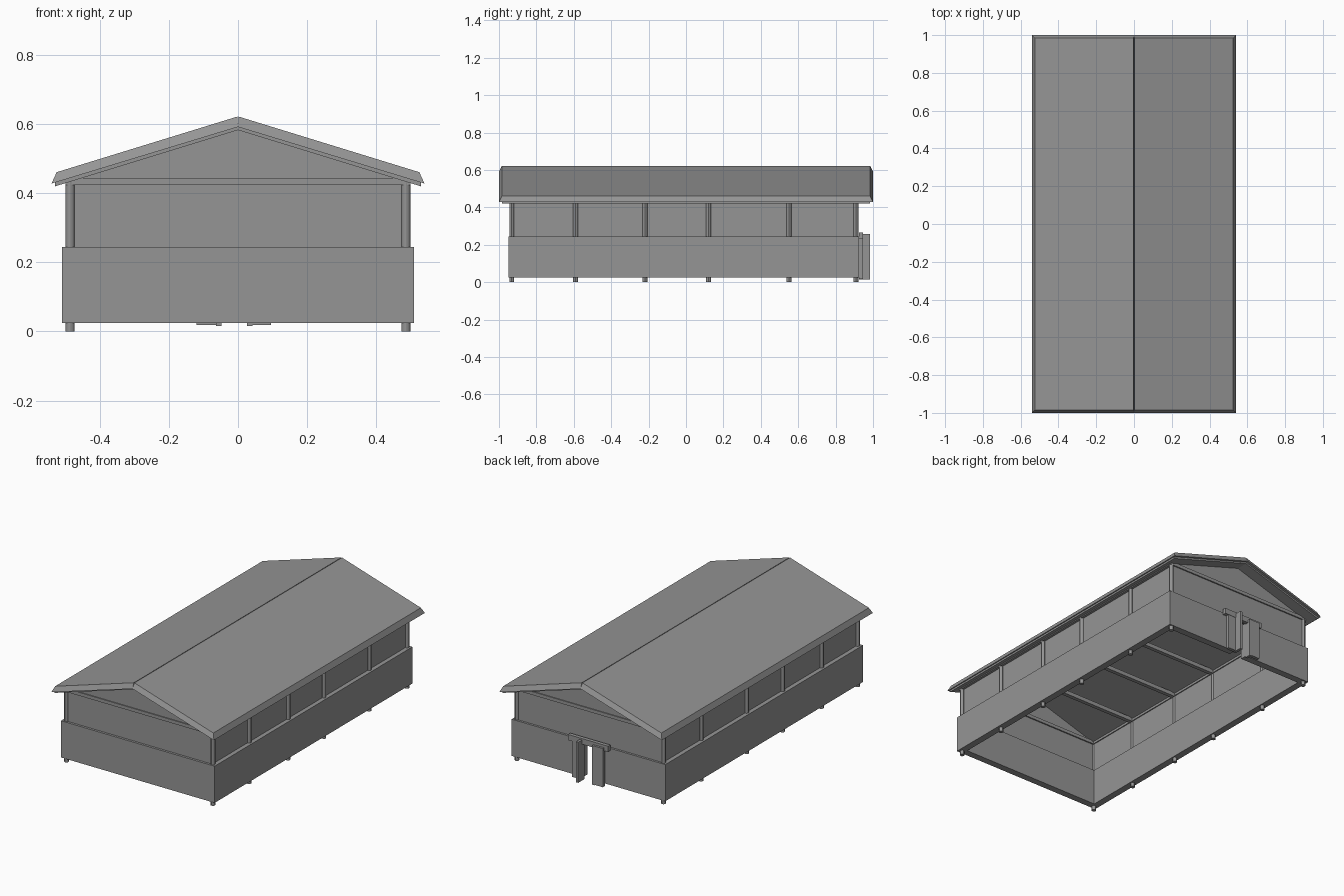
import bpy

cube = bpy.data.objects.get("Cube")
if cube:
    bpy.data.objects.remove(cube)

# Single material for the whole building
grey = bpy.data.materials.new("plain grey")
grey.use_nodes = True
colour = (0.3, 0.3, 0.3, 1)
grey.diffuse_color = colour
grey.node_tree.nodes["Principled BSDF"].inputs["Base Color"].default_value = colour


def mesh(name, verts, faces):
    data = bpy.data.meshes.new(name)
    data.from_pydata(verts, [], faces)
    data.materials.append(grey)
    obj = bpy.data.objects.new(name, data)
    bpy.context.collection.objects.link(obj)
    return obj


def loft(name, start, end):
    """Closed solid between two matching loops of points."""
    n = len(start)
    faces = [tuple(range(n))[::-1], tuple(range(n, 2 * n))]
    faces += [(i, (i + 1) % n, n + (i + 1) % n, n + i) for i in range(n)]
    return mesh(name, start + end, faces)


def box(name, x, y, z):
    def ring(h):
        return [(x[0], y[0], h), (x[1], y[0], h), (x[1], y[1], h), (x[0], y[1], h)]
    return loft(name, ring(z[0]), ring(z[1]))


def extrude_y(name, profile, y0, y1):
    """Counter-clockwise profile in x and z, seen from the front."""
    return loft(name, [(x, y1, z) for x, z in profile][::-1],
                [(x, y0, z) for x, z in profile][::-1])


FRONT, BACK = -0.95, 0.925
WALL = (0.025, 0.245)
THICK = 0.042
POSTS = [-0.932, -0.59, -0.22, 0.12, 0.55, 0.908]
DOOR = (-0.05, 0.035)

# Thick lower walls, with a doorway at the back
for side, s in (("left", 1), ("right", -1)):
    xs = sorted((s * 0.51, s * (0.51 - THICK)))
    box(side + "_lower_wall", xs, (FRONT, BACK), WALL)
inner = 0.51 - THICK
box("front_lower_wall", (-inner, inner), (FRONT, FRONT + THICK), WALL)
box("back_lower_wall_right", (-inner, DOOR[0]), (BACK - THICK, BACK), WALL)
box("back_lower_wall_left", (DOOR[1], inner), (BACK - THICK, BACK), WALL)

# Posts, thin upper wall panels and wall plates along the sides
for side, s in (("left", 1), ("right", -1)):
    for i, y in enumerate(POSTS):
        bpy.ops.mesh.primitive_cylinder_add(vertices=12, radius=0.013, depth=0.44,
                                            location=(s * 0.486, y, 0.22))
        post = bpy.context.object
        post.name = f"{side}_post_{i + 1}"
        post.data.materials.append(grey)
        bpy.ops.object.shade_smooth_by_angle()
    panel = sorted((s * 0.478, s * 0.484))
    box(side + "_upper_wall", panel, (POSTS[0], POSTS[-1]), (0.24, 0.435))
    box(side + "_wall_plate", sorted((s * 0.472, s * 0.499)),
        (POSTS[0] - 0.012, POSTS[-1] + 0.012), (0.424, 0.444))

# End walls with gables
for end, y in (("front", POSTS[0]), ("back", POSTS[-1])):
    box(end + "_upper_wall", (-0.48, 0.48), (y - 0.004, y + 0.004), (0.24, 0.43))
    box(end + "_end_beam", (-0.49, 0.49), (y - 0.012, y + 0.012), (0.424, 0.444))
    extrude_y(end + "_gable", [(-0.486, 0.44), (0.486, 0.44), (0, 0.588)],
              y - 0.006, y + 0.006)

# Tie beams across the inside
for i, y in enumerate(POSTS[1:-1]):
    box(f"tie_beam_{i + 1}", (-0.476, 0.476), (y - 0.012, y + 0.012), (0.42, 0.444))

# Roof slopes with chamfered edges, over a thin lining
for side, s in (("left", 1), ("right", -1)):
    low, high = [(0, 0.592), (s * 0.54, 0.428)], [(s * 0.002, 0.622), (s * 0.525, 0.461)]
    rings = []
    for (a, b), y in ((low, 1), (high, 0.984)):
        rings.append([(a[0], -y, a[1]), (b[0], -y, b[1]), (b[0], y, b[1]), (a[0], y, a[1])])
    if s < 0:
        rings = [r[::-1] for r in rings]
    loft(side + "_roof_slope", *rings)
    lining = [(0, 0.583), (s * 0.53, 0.42), (s * 0.53, 0.432), (0, 0.593)]
    extrude_y(side + "_roof_lining", lining if s > 0 else lining[::-1], -0.985, 0.985)

# Door rail and the open door leaves
box("door_rail", (-0.145, 0.12), (BACK, 0.947), (0.232, 0.266))
box("door_leaf_left", (0.04, 0.095), (BACK, 0.945), (0.018, 0.24))
box("door_leaf_left_return", (0.026, 0.042), (BACK, 0.985), (0.015, 0.258))
box("door_leaf_right", (-0.12, -0.055), (0.94, 0.96), (0.018, 0.25))
box("door_leaf_right_return", (-0.064, -0.048), (BACK, 0.96), (0.015, 0.25))
